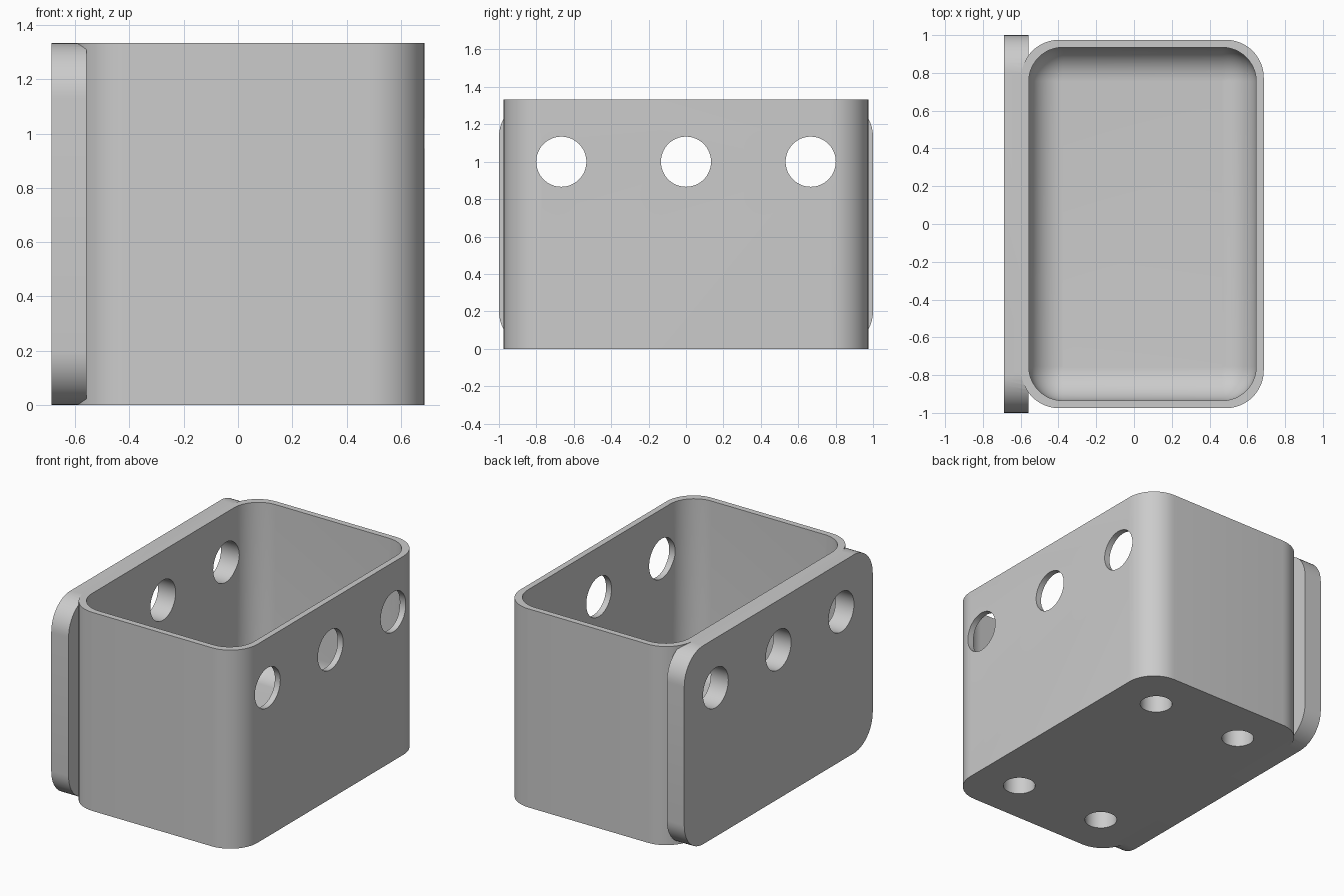
import bpy, bmesh, math
from mathutils import Matrix

if "Cube" in bpy.data.objects:
    bpy.data.objects.remove(bpy.data.objects["Cube"])

HEIGHT = 1.333
MID_X = 0.045      # centre of the tray
RIGHT = 0.687      # outer right face
PLATE_IN = -0.558  # inner face of the mounting plate
FLOOR = 0.2

grey = bpy.data.materials.new("light grey plastic")
grey.use_nodes = True
grey.diffuse_color = (0.6, 0.6, 0.6, 1)
grey.node_tree.nodes["Principled BSDF"].inputs["Base Color"].default_value = (0.6, 0.6, 0.6, 1)


def rounded_ring(half_x, half_y, radius, core, steps=12):
    """Outline of a rectangle whose corner centres are inset by core."""
    points = []
    for quarter, (sx, sy) in enumerate([(1, 1), (-1, 1), (-1, -1), (1, -1)]):
        for i in range(steps + 1):
            a = math.pi / 2 * (quarter + i / steps)
            points.append((sx * (half_x - core) + radius * math.cos(a),
                           sy * (half_y - core) + radius * math.sin(a)))
    return points


def loft(name, rings, matrix):
    """Closed solid through a list of (outline, height) rings."""
    bm = bmesh.new()
    loops = [[bm.verts.new((x, y, z)) for x, y in ring] for ring, z in rings]
    n = len(loops[0])
    for low, high in zip(loops, loops[1:]):
        for i in range(n):
            j = (i + 1) % n
            bm.faces.new((low[i], low[j], high[j], high[i]))
    bm.faces.new(loops[0][::-1])
    bm.faces.new(loops[-1])
    bm.transform(matrix)
    bmesh.ops.recalc_face_normals(bm, faces=bm.faces)
    mesh = bpy.data.meshes.new(name)
    bm.to_mesh(mesh)
    bm.free()
    mesh.materials.append(grey)
    obj = bpy.data.objects.new(name, mesh)
    bpy.context.collection.objects.link(obj)
    return obj


def cylinder(name, location, radius, depth, along_x=False):
    rotation = (0, math.pi / 2, 0) if along_x else (0, 0, 0)
    bpy.ops.mesh.primitive_cylinder_add(vertices=64, radius=radius, depth=depth,
                                        location=location, rotation=rotation)
    obj = bpy.context.object
    obj.name = name
    obj.data.materials.append(grey)
    return obj


def combine(target, tool, operation):
    mod = target.modifiers.new(operation.lower(), "BOOLEAN")
    mod.operation, mod.solver, mod.object = operation, "EXACT", tool
    bpy.context.view_layer.objects.active = target
    bpy.ops.object.modifier_apply(modifier=mod.name)
    bpy.data.objects.remove(tool)


# Outer shell with rounded vertical edges
half_x, half_y = RIGHT - MID_X, 0.975
outline = rounded_ring(half_x, half_y, 0.2, 0.2)
tray = loft("wall_mounted_tray", [(outline, 0), (outline, HEIGHT)],
            Matrix.Translation((MID_X, 0, 0)))

# Mounting plate on the model's right side, rounded in the y-z plane
plate_outline = rounded_ring(HEIGHT / 2, 1.0, 0.2, 0.2)
stand = Matrix.Translation((0, 0, HEIGHT / 2)) @ Matrix.Rotation(math.pi / 2, 4, "Y")
plate = loft("mounting_plate", [(plate_outline, -RIGHT), (plate_outline, PLATE_IN)], stand)
combine(tray, plate, "UNION")

# Cavity with a filleted floor
r = 0.18
wall = 0.04
rings = []
for i in range(13):
    a = math.pi / 2 * i / 12
    ring = rounded_ring(half_x - wall, half_y - wall, max(r * math.sin(a), 0.003), r)
    rings.append((ring, FLOOR + r - r * math.cos(a)))
rings.append((rings[-1][0], HEIGHT + 0.1))
cavity = loft("cavity_cutter", rings, Matrix.Translation((MID_X, 0, 0)))
combine(tray, cavity, "DIFFERENCE")

# Three holes through both long walls
for y in (-2 / 3, 0, 2 / 3):
    combine(tray, cylinder("side_hole_cutter", (0, y, 1), 0.134, 2, True), "DIFFERENCE")

# Four blind sockets in the underside
for sx in (-1, 1):
    for sy in (-1, 1):
        place = (MID_X + sx / 3, sy * 2 / 3, 0)
        combine(tray, cylinder("socket_cutter", place, 0.1, 0.3), "DIFFERENCE")

# Smooth the fillets, keep edges sharp
bpy.ops.object.select_all(action="DESELECT")
tray.select_set(True)
bpy.context.view_layer.objects.active = tray
bpy.ops.object.shade_smooth_by_angle(angle=math.radians(30))
